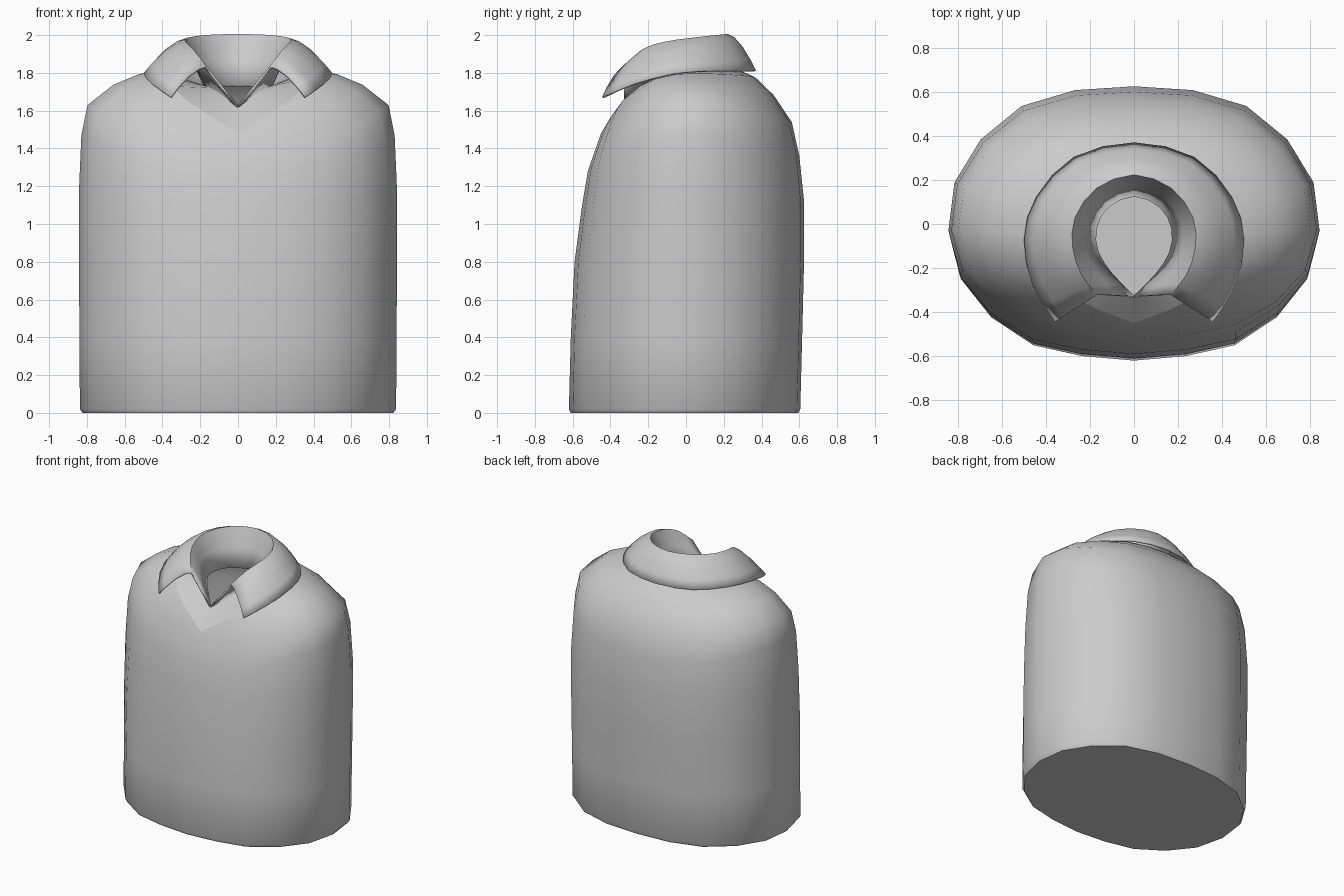
import bpy, bmesh
from mathutils import Vector as V

if "Cube" in bpy.data.objects:
    bpy.data.objects.remove(bpy.data.objects["Cube"])


def spline(pts):
    """Half outline, back centre to front centre: 6 points become 11 stations."""
    p = [V(q) for q in pts]
    mir = V((-p[1].x, p[1].y, p[1].z))
    ext = [mir] + p + [2 * p[-1] - p[-2]]
    out = []
    for i in range(len(p) - 1):
        a, b, c, d = ext[i:i + 4]
        out += [b, (9 * (b + c) - a - d) / 16]
    return out + [p[-1]]


def loft(name, rings, closed, cap=False):
    """Mirror half rings across x and skin them together."""
    bm = bmesh.new()
    rows = []
    for r in rings:
        left = [V((-q.x, q.y, q.z)) for q in r]
        full = left[::-1][:-1] + r
        if closed:
            full = full[:-1]
        rows.append([bm.verts.new(q) for q in full])
    n = len(rows[0])
    for a, b in zip(rows, rows[1:]):
        for i in range(n if closed else n - 1):
            j = (i + 1) % n
            bm.faces.new((a[i], b[i], b[j], a[j]))
    if cap:
        bm.faces.new(rows[0])
    bmesh.ops.recalc_face_normals(bm, faces=bm.faces[:])
    me = bpy.data.meshes.new(name)
    bm.to_mesh(me)
    bm.free()
    ob = bpy.data.objects.new(name, me)
    bpy.context.collection.objects.link(ob)
    bpy.context.view_layer.objects.active = ob
    ob.select_set(True)
    bpy.ops.object.shade_smooth_by_angle(angle=0.9)
    ob.select_set(False)
    return ob


def lerp_ring(a, b, t, lift=lambda i: 0):
    return [p.lerp(q, t) + V((0, 0, lift(i))) for i, (p, q) in enumerate(zip(a, b))]


# Guide outlines: body plan, neckline, collar base, collar fold, collar outer edge
plan = spline([(0, .63, 0), (.51, .54, 0), (.815, .19, 0), (.79, -.25, 0), (.46, -.55, 0), (0, -.62, 0)])
neck = spline([(0, .27, 1.82), (.23, .22, 1.82), (.36, .05, 1.81), (.38, -.15, 1.78), (.28, -.33, 1.66), (0, -.45, 1.48)])
base = spline([(0, .13, 1.73), (.12, .08, 1.73), (.175, -.02, 1.73), (.165, -.13, 1.73), (.1, -.23, 1.70), (0, -.33, 1.62)])
fold = spline([(0, .225, 2.0), (.17, .165, 1.995), (.27, .03, 1.98), (.28, -.11, 1.96), (.24, -.23, 1.92), (.17, -.32, 1.83)])
edge = spline([(0, .365, 1.81), (.27, .3, 1.81), (.44, .12, 1.81), (.495, -.07, 1.795), (.455, -.28, 1.74), (.355, -.44, 1.67)])

# Torso rings: half width, back y, front y, then z at side, back and front
rings = []
for hx, yb, yf, zs, zb, zf in [
        (.825, .595, .61, 0, 0, 0), (.84, .605, .62, .02, .02, .02),
        (.842, .615, .61, .4, .4, .4), (.845, .625, .59, .8, .8, .8),
        (.845, .625, .55, 1.17, 1.12, 1.1), (.832, .60, .52, 1.47, 1.36, 1.28),
        (.80, .56, .485, 1.63, 1.54, 1.38)]:
    ring = []
    for p in plan:
        s = p.y / (.63 if p.y > 0 else .62)
        z = zs + ((zb if s > 0 else zf) - zs) * s * s
        ring.append(V((p.x / .845 * hx, s * (yb if s > 0 else yf), z)))
    rings.append(ring)
shoulder = rings[-1]
bulge = lambda i: .05 * min(1, (10 - i) / 4)
rings += [lerp_ring(shoulder, neck, t, bulge) for t in (1 / 3, 2 / 3)]
loft("torso", rings + [neck], True, cap=True)

# Neck placket: the strip turning in from the neckline to the collar base
loft("neck_facing", [neck, base], True)

# Folded collar, open at the front
up = lambda i: .03
collar = loft("collar", [base, lerp_ring(base, fold, .5), lerp_ring(base, fold, .85), fold,
                         lerp_ring(fold, edge, .2, lambda i: .022), lerp_ring(fold, edge, .5, up),
                         lerp_ring(fold, edge, .8, lambda i: .018), edge], False)
m = collar.modifiers.new("cloth", 'SOLIDIFY')
m.thickness = .012
m.offset = 0
